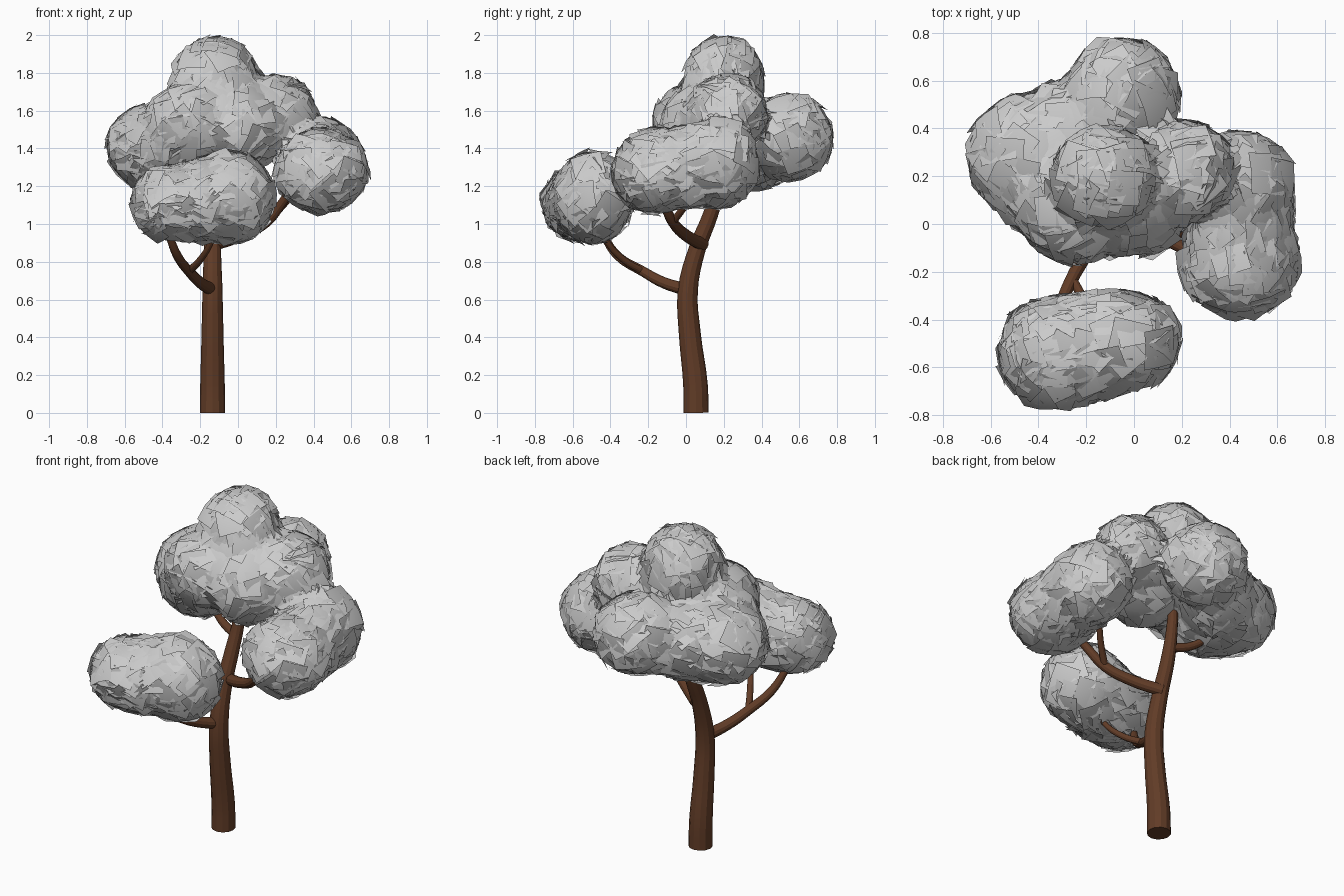
import bpy, bmesh, math, random
from mathutils import Vector, Matrix

if "Cube" in bpy.data.objects:
    bpy.data.objects.remove(bpy.data.objects["Cube"])

random.seed(7)

bark = bpy.data.materials.new("bark")
bark.diffuse_color = (0.12, 0.045, 0.02, 1)
bark.use_nodes = True
bark.node_tree.nodes["Principled BSDF"].inputs["Base Color"].default_value = bark.diffuse_color


def limb(name, pts):
    """Tapered faceted limb through (x, y, z, radius) points."""
    cu = bpy.data.curves.new(name, 'CURVE')
    cu.dimensions = '3D'
    cu.bevel_depth = 1.0
    cu.bevel_resolution = 4
    cu.resolution_u = 4
    cu.use_fill_caps = True
    sp = cu.splines.new('BEZIER')
    sp.bezier_points.add(len(pts) - 1)
    for bp, (x, y, z, r) in zip(sp.bezier_points, pts):
        bp.co = (x, y, z)
        bp.radius = r
        bp.handle_left_type = bp.handle_right_type = 'AUTO'
    ob = bpy.data.objects.new(name, cu)
    bpy.context.collection.objects.link(ob)
    cu.materials.append(bark)
    bpy.ops.object.select_all(action='DESELECT')
    ob.select_set(True)
    bpy.context.view_layer.objects.active = ob
    bpy.ops.object.convert(target='MESH')
    bpy.ops.object.shade_smooth_by_angle(angle=math.radians(25))


# Trunk and branches
limb("trunk", [(-.135, .053, 0, .067), (-.135, .05, .15, .065), (-.135, .02, .42, .058),
               (-.135, .01, .65, .053), (-.135, .06, .87, .045), (-.13, .13, 1.05, .04),
               (-.12, .18, 1.22, .033), (-.12, .2, 1.5, .02)])
limb("front_branch", [(-.135, .01, .65, .034), (-.2, -.12, .69, .03), (-.26, -.23, .75, .027),
                      (-.32, -.36, .83, .024), (-.36, -.43, .93, .02), (-.39, -.49, 1.06, .012)])
limb("front_twig", [(-.26, -.23, .75, .02), (-.2, -.33, .81, .018),
                    (-.14, -.42, .91, .015), (-.1, -.47, 1.05, .01)])
limb("right_branch", [(-.13, .09, .89, .034), (.02, 0, .94, .031), (.15, -.07, 1.01, .028),
                      (.24, -.12, 1.12, .024), (.33, -.18, 1.25, .02), (.45, -.22, 1.36, .01)])
limb("right_twig", [(.15, -.07, 1.01, .02), (.24, .0, 1.1, .018),
                    (.34, .1, 1.22, .015), (.45, .18, 1.33, .01)])
limb("left_branch", [(-.13, .16, 1.13, .026), (-.25, .2, 1.17, .023),
                     (-.36, .24, 1.27, .018), (-.44, .28, 1.38, .012)])

# Foliage clumps: centre and radii; the bridges fill the valleys between them
clumps = {
    "front_left_foliage": ((-.36, -.54, 1.11), (.215, .23, .205)),
    "front_bridge_foliage": ((-.21, -.52, 1.12), (.2, .225, .21)),
    "front_foliage": ((-.05, -.49, 1.14), (.25, .22, .25)),
    "right_front_foliage": ((.44, -.17, 1.28), (.25, .23, .23)),
    "right_bridge_foliage": ((.45, 0, 1.3), (.22, .2, .21)),
    "right_back_foliage": ((.45, .17, 1.32), (.225, .225, .24)),
    "top_foliage": ((-.12, .2, 1.77), (.23, .22, .23)),
    "upper_left_foliage": ((-.25, .06, 1.54), (.23, .235, .215)),
    "upper_middle_foliage": ((.01, .1, 1.51), (.235, .24, .24)),
    "left_foliage": ((-.45, .29, 1.41), (.25, .255, .235)),
    "left_bridge_foliage": ((-.36, .15, 1.41), (.22, .22, .22)),
    "back_bridge_foliage": ((-.26, .4, 1.4), (.22, .21, .22)),
    "back_foliage": ((-.05, .55, 1.46), (.245, .235, .235)),
    "upper_right_foliage": ((.21, .22, 1.58), (.21, .215, .215)),
}
BLEND = .025


def field(p):
    """Smooth union of all clumps: negative inside."""
    t = 0
    for c, r in clumps.values():
        q = math.sqrt(sum(((p[i] - c[i]) / r[i]) ** 2 for i in range(3)))
        t += math.exp(-(q - 1) * min(r) / BLEND)
    return -BLEND * math.log(t)


def slope(p):
    e = .002
    axes = (Vector((e, 0, 0)), Vector((0, e, 0)), Vector((0, 0, e)))
    return Vector([field(p + a) - field(p - a) for a in axes]).normalized()


def foliage(name, centre, radii, count=100, half=.08):
    """Shell of overlapping square leaf cards cupped around the clump."""
    bm = bmesh.new()
    centre = Vector(centre)
    for k in range(count):
        z = 1 - 2 * (k + .5) / count
        a = k * 2.39996
        s = math.sqrt(1 - z * z)
        p = centre + Vector((s * math.cos(a) * radii[0], s * math.sin(a) * radii[1], z * radii[2]))
        if field(p) < -.055:          # buried in a neighbour
            continue
        for _ in range(3):            # settle on the blended surface
            p -= slope(p) * field(p)
        n = slope(p)
        p -= n * random.uniform(.004, .018)
        # Random spin and slight tilt about the outward direction
        tilt = n + Vector([random.uniform(-.13, .13) for _ in range(3)])
        rot = tilt.to_track_quat('Z', 'Y').to_matrix() @ Matrix.Rotation(random.uniform(0, 6.28), 3, 'Z')
        h = half * random.uniform(.85, 1.1)
        cup = random.uniform(1.2, 2.0)
        grid = [[bm.verts.new(p + rot @ Vector((u * h, v * h, -cup * h * h * (u * u + v * v))))
                 for u in (-1, 0, 1)] for v in (-1, 0, 1)]
        for i in range(2):
            for j in range(2):
                f = bm.faces.new((grid[i][j], grid[i][j + 1], grid[i + 1][j + 1], grid[i + 1][j]))
                f.smooth = True
    me = bpy.data.meshes.new(name)
    bm.to_mesh(me)
    bm.free()
    bpy.context.collection.objects.link(bpy.data.objects.new(name, me))


for name, (c, r) in clumps.items():
    foliage(name, c, r)
